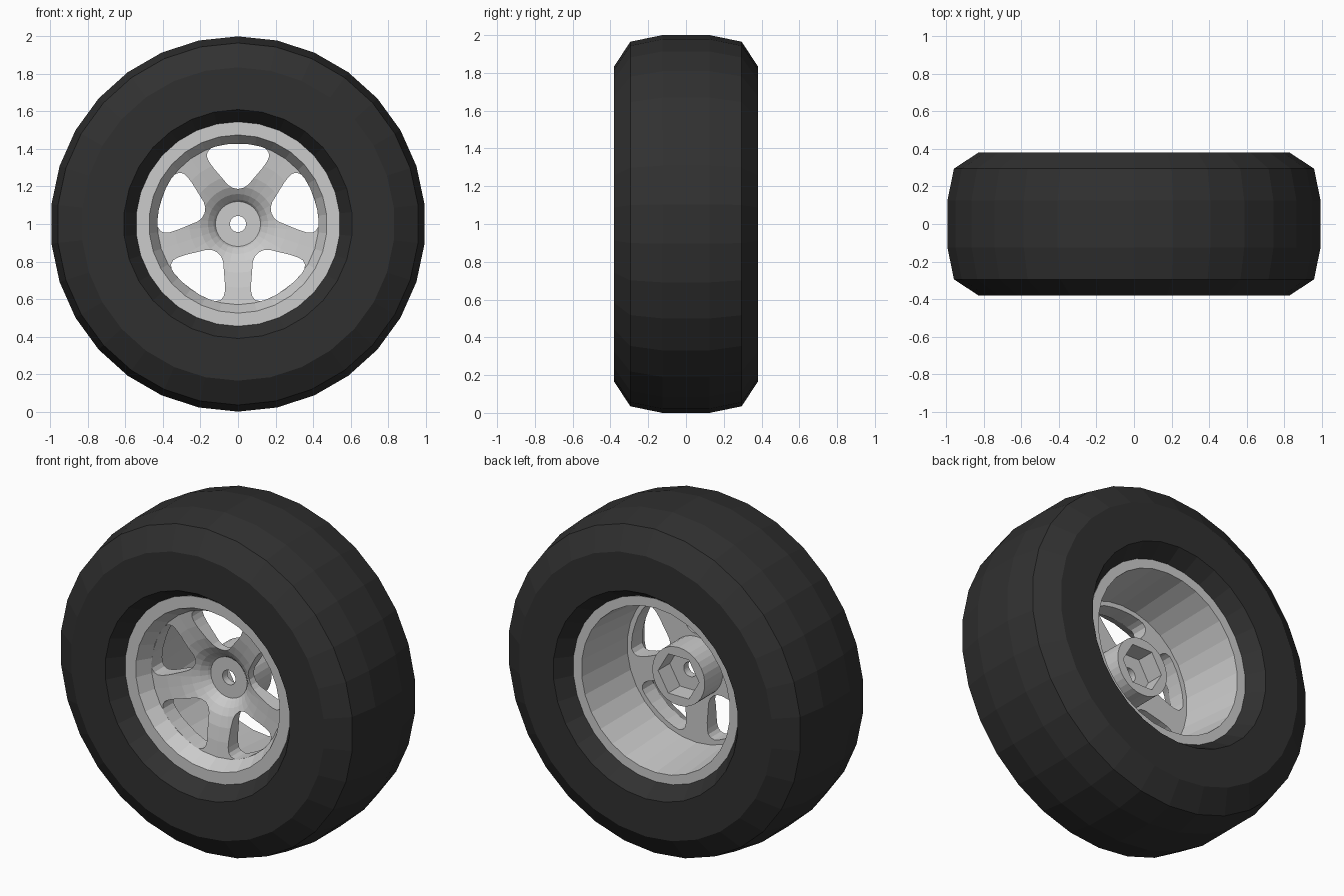
import bpy, bmesh
from math import sin, cos, pi

if "Cube" in bpy.data.objects:
    bpy.data.objects.remove(bpy.data.objects["Cube"])

SEGS = 30
Z0 = 1.0


def finish(bm, name):
    bmesh.ops.recalc_face_normals(bm, faces=bm.faces)
    me = bpy.data.meshes.new(name)
    bm.to_mesh(me)
    bm.free()
    ob = bpy.data.objects.new(name, me)
    ob.location.z = Z0
    bpy.context.collection.objects.link(ob)
    return ob


def lathe(name, profile):
    """Spin a closed (radius, y) profile about the y axis."""
    bm = bmesh.new()
    rings = [[bm.verts.new((r * sin(2 * pi * i / SEGS), y, r * cos(2 * pi * i / SEGS)))
              for r, y in profile] for i in range(SEGS)]
    n = len(profile)
    for i in range(SEGS):
        a, b = rings[i], rings[(i + 1) % SEGS]
        for j in range(n):
            k = (j + 1) % n
            bm.faces.new((a[j], a[k], b[k], b[j]))
    return finish(bm, name)


def prism(bm, outline, y0, y1):
    """Extrude an (x, z) outline along y."""
    f = bm.faces.new([bm.verts.new((x, y0, z)) for x, z in outline])
    ext = bmesh.ops.extrude_face_region(bm, geom=[f])
    moved = [v for v in ext["geom"] if isinstance(v, bmesh.types.BMVert)]
    bmesh.ops.translate(bm, verts=moved, vec=(0, y1 - y0, 0))


def cut(target, cutter):
    cutter.hide_render = True
    cutter.hide_set(True)
    mod = target.modifiers.new("cut", "BOOLEAN")
    mod.operation = "DIFFERENCE"
    mod.solver = "EXACT"
    mod.object = cutter


def material(name, v):
    m = bpy.data.materials.new(name)
    m.diffuse_color = (v, v, v, 1)
    m.use_nodes = True
    m.node_tree.nodes["Principled BSDF"].inputs["Base Color"].default_value = m.diffuse_color
    return m


# Tyre: chamfered tread, flat sidewalls, sloping bead
half = [(1.0, 0.125), (0.965, 0.295), (0.835, 0.38), (0.61, 0.38), (0.54, 0.275)]
tyre = lathe("tyre", [(r, -y) for r, y in reversed(half)] + half)
tyre.data.materials.append(material("rubber", 0.03))

# Wheel: rim, dished spoke disc and rear hub in one profile
wheel = lathe("wheel", [
    (0.043, -0.085), (0.12, -0.085), (0.13, -0.10), (0.16, -0.13), (0.20, -0.155),
    (0.26, -0.175), (0.34, -0.19), (0.43, -0.20), (0.475, -0.285), (0.545, -0.285),
    (0.545, 0.285), (0.49, 0.285), (0.458, -0.10), (0.173, -0.10), (0.173, 0.07),
    (0.043, 0.07)])

# Five rounded windows between the spokes
side = [(0.06, 0.425), (0.12, 0.413), (0.147, 0.402), (0.163, 0.382), (0.166, 0.36),
        (0.155, 0.333), (0.13, 0.298), (0.055, 0.21), (0.03, 0.193)]
window = [(0, 0.427)] + side + [(0, 0.187)] + [(-x, z) for x, z in reversed(side)]
bm = bmesh.new()
for k in range(5):
    c, s = cos(2 * pi * k / 5), sin(2 * pi * k / 5)
    prism(bm, [(x * c - z * s, x * s + z * c) for x, z in window], -0.4, 0.0)
cut(wheel, finish(bm, "window_cutter"))

# Hexagonal socket in the back of the hub
bm = bmesh.new()
prism(bm, [(0.135 * cos(pi * k / 3), 0.135 * sin(pi * k / 3)) for k in range(6)], -0.04, 0.2)
cut(wheel, finish(bm, "hex_cutter"))
